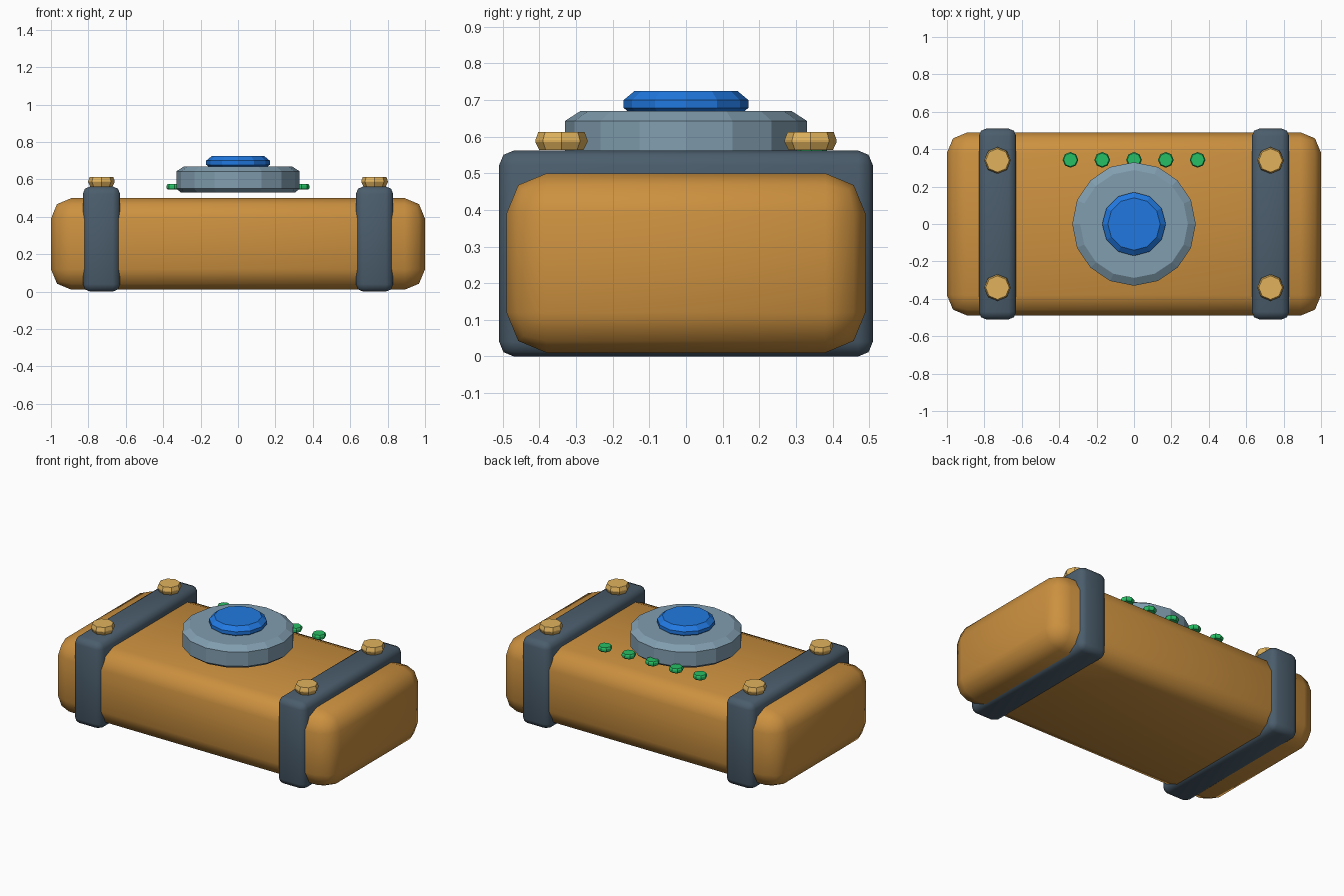
import bpy, bmesh
from math import cos, sin, pi, radians

if "Cube" in bpy.data.objects:
    bpy.data.objects.remove(bpy.data.objects["Cube"])


def material(name, rgb):
    m = bpy.data.materials.new(name)
    m.diffuse_color = (*rgb, 1)
    m.use_nodes = True
    m.node_tree.nodes["Principled BSDF"].inputs["Base Color"].default_value = m.diffuse_color
    return m


ORANGE = material("orange", (0.60, 0.28, 0.05))
DARK = material("dark_slate", (0.07, 0.11, 0.15))
STEEL = material("steel_blue", (0.22, 0.34, 0.43))
BLUE = material("blue", (0.015, 0.19, 0.75))
BRASS = material("brass", (0.75, 0.45, 0.11))
GREEN = material("green", (0.02, 0.52, 0.13))


def finish(bm, name, loc, mat):
    bmesh.ops.recalc_face_normals(bm, faces=bm.faces)
    me = bpy.data.meshes.new(name)
    bm.to_mesh(me)
    bm.free()
    me.materials.append(mat)
    ob = bpy.data.objects.new(name, me)
    ob.location = loc
    bpy.context.collection.objects.link(ob)
    return ob


def rounded_box(name, loc, size, bevel, mat):
    bm = bmesh.new()
    bmesh.ops.create_cube(bm, size=1)
    bmesh.ops.scale(bm, vec=size, verts=bm.verts)
    bmesh.ops.bevel(bm, geom=bm.edges[:], offset=bevel, segments=2,
                    profile=0.5, affect='EDGES')
    ob = finish(bm, name, loc, mat)
    bpy.ops.object.select_all(action='DESELECT')
    ob.select_set(True)
    bpy.context.view_layer.objects.active = ob
    bpy.ops.object.shade_smooth_by_angle(angle=radians(50))


def turned(name, loc, profile, sides, mat):
    """Flat-shaded solid from (radius, z) rings, capped at both ends."""
    bm = bmesh.new()
    rings = [[bm.verts.new((r * cos(2 * pi * i / sides), r * sin(2 * pi * i / sides), z))
              for i in range(sides)] for r, z in profile]
    for a, b in zip(rings, rings[1:]):
        for i in range(sides):
            j = (i + 1) % sides
            bm.faces.new((a[i], a[j], b[j], b[i]))
    bm.faces.new(rings[0])
    bm.faces.new(rings[-1])
    finish(bm, name, loc, mat)


# Main body
rounded_box("body", (0, 0, 0.255), (2, 0.98, 0.49), 0.11, ORANGE)

# Straps with a bolt near each end
for sx in (-1, 1):
    rounded_box("strap", (0.73 * sx, 0, 0.281), (0.2, 1.02, 0.562), 0.04, DARK)
    for sy in (-1, 1):
        turned("bolt", (0.73 * sx, 0.34 * sy, 0.588),
               [(0.06, -0.025), (0.071, -0.003), (0.071, 0.003), (0.063, 0.025)], 8, BRASS)

# Central dial and its button
turned("dial", (0, 0, 0), [(0.305, 0.53), (0.33, 0.55), (0.33, 0.643), (0.288, 0.67)], 16, STEEL)
turned("button", (0, 0, 0),
       [(0.14, 0.655), (0.17, 0.678), (0.17, 0.70), (0.14, 0.725)], 12, BLUE)

# Row of indicator lights
for i in range(-2, 3):
    turned("indicator_light", (0.17 * i, 0.343, 0.56),
           [(0.036, -0.015), (0.042, -0.006), (0.042, 0.006), (0.036, 0.015)], 8, GREEN)
